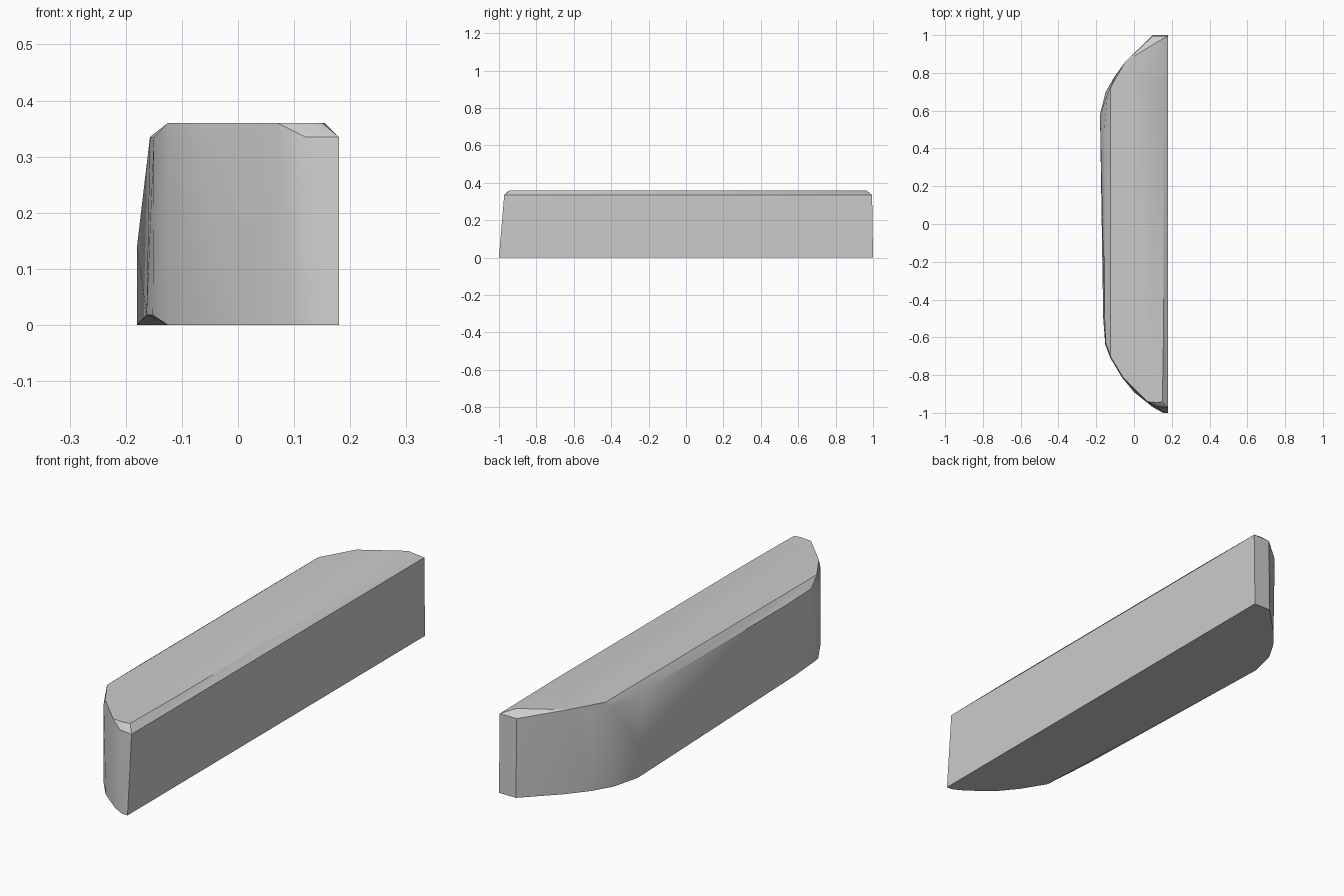
import bpy, bmesh

cube = bpy.data.objects.get("Cube")
if cube:
    bpy.data.objects.remove(cube)

grey = bpy.data.materials.new("plain grey")
grey.use_nodes = True
colour = (0.6, 0.6, 0.6, 1)
grey.diffuse_color = colour
grey.node_tree.nodes["Principled BSDF"].inputs["Base Color"].default_value = colour

# plan outlines from the front tip, round the bowed side, to the back tip
base = [(.18, -1), (.155, -1), (.1, -.97), (0, -.89), (-.065, -.81), (-.125, -.71),
        (-.18, .58), (-.15, .7), (-.1, .785), (-.03, .87), (.1, 1), (.18, 1)]
shoulder = [(.18, -.972), (.12, -.965), (-.065, -.81), (-.125, -.71), (-.15, -.63),
            (-.157, -.46), (-.157, .5), (-.14, .69), (-.1, .78), (-.03, .87),
            (.1, .995), (.18, .995)]
crown = [(.155, -.65), (.15, -.94), (.125, -.945), (.07, -.94), (-.055, -.815),
         (-.125, -.7), (-.125, .72), (-.045, .86), (.125, .965), (.155, .65)]
rings = [(0, base), (.335, shoulder), (.36, crown)]

# wrap the outlines in one faceted block
bm = bmesh.new()
for z, outline in rings:
    for x, y in outline:
        bm.verts.new((x, y, z))
# chamfered lower corner and bowed flank
for point in [(-.163, -.5, .018), (-.152, -.64, .018), (-.18, .58, .14)]:
    bm.verts.new(point)
hull = bmesh.ops.convex_hull(bm, input=bm.verts)
loose = [v for v in bm.verts if not v.link_faces]
bmesh.ops.delete(bm, geom=loose, context='VERTS')
bmesh.ops.dissolve_limit(bm, angle_limit=.01, verts=bm.verts, edges=bm.edges)
bmesh.ops.recalc_face_normals(bm, faces=bm.faces)

mesh = bpy.data.meshes.new("bowed_block")
bm.to_mesh(mesh)
bm.free()
mesh.materials.append(grey)
block = bpy.data.objects.new("bowed_block", mesh)
bpy.context.collection.objects.link(block)

# smooth the rounded ends, keep the chamfers crisp
bpy.context.view_layer.objects.active = block
block.select_set(True)
bpy.ops.object.shade_smooth_by_angle(angle=.5)
